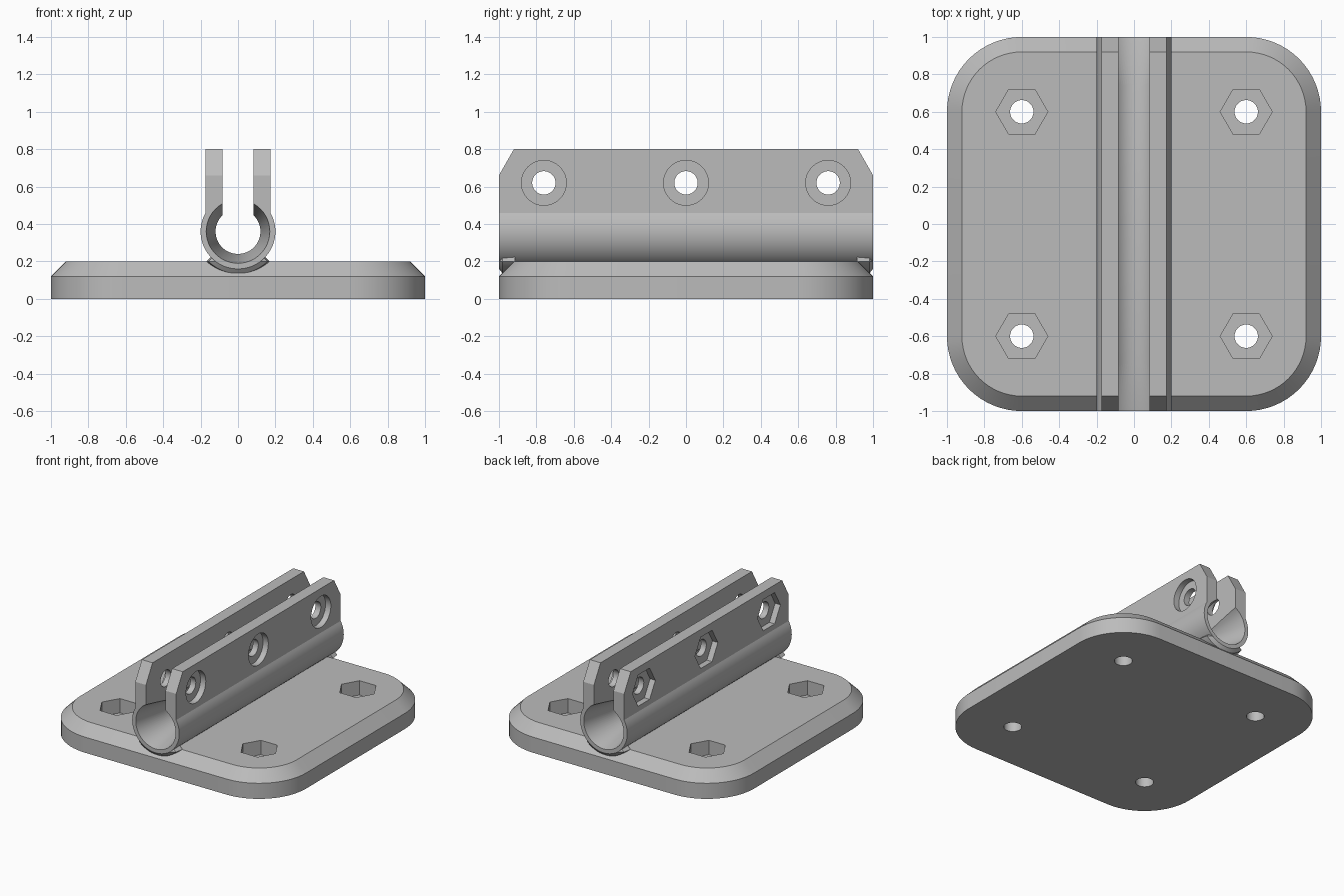
import bpy, bmesh
from math import sin, cos, pi, asin, radians
from mathutils import Vector

cube = bpy.data.objects.get("Cube")
if cube:
    bpy.data.objects.remove(cube, do_unlink=True)

grey = bpy.data.materials.new("plain grey")
grey.use_nodes = True
COLOUR = (0.5, 0.5, 0.5, 1)
grey.diffuse_color = COLOUR
grey.node_tree.nodes["Principled BSDF"].inputs["Base Color"].default_value = COLOUR

AXIS_Z = 0.36      # height of the tube's centre line
TUBE_R = 0.2
BORE_R = 0.12
SLOT, FLANGE = 0.083, 0.174


def loft(name, rings):
    """Capped solid through rings of equal length."""
    bm = bmesh.new()
    rows = [[bm.verts.new(p) for p in ring] for ring in rings]
    n = len(rows[0])
    for a, b in zip(rows, rows[1:]):
        for i in range(n):
            j = (i + 1) % n
            bm.faces.new((a[i], a[j], b[j], b[i]))
    bm.faces.new(rows[0])
    bm.faces.new(rows[-1])
    bmesh.ops.recalc_face_normals(bm, faces=bm.faces)
    mesh = bpy.data.meshes.new(name)
    bm.to_mesh(mesh)
    bm.free()
    mesh.materials.append(grey)
    obj = bpy.data.objects.new(name, mesh)
    bpy.context.collection.objects.link(obj)
    return obj


def place(points, axis, t):
    """Put 2D points on the plane at distance t along an axis."""
    make = {"x": lambda u, v: (t, u, v),
            "y": lambda u, v: (u, t, v),
            "z": lambda u, v: (u, v, t)}[axis]
    return [Vector(make(u, v)) for u, v in points]


def arc(r, start, end, n, cu=0, cv=0):
    return [(cu + r * cos(start + (end - start) * i / n),
             cv + r * sin(start + (end - start) * i / n)) for i in range(n + 1)]


def circle(r, cu, cv, n=48):
    return arc(r, 0, 2 * pi, n, cu, cv)[:-1]


def activate(obj):
    bpy.ops.object.select_all(action="DESELECT")
    obj.select_set(True)
    bpy.context.view_layer.objects.active = obj


def cut(obj, points, axis, lo, hi):
    carve(obj, loft("cutter", [place(points, axis, lo), place(points, axis, hi)]))


def carve(obj, cutter):
    cutter.hide_render = True
    mod = obj.modifiers.new("cut", "BOOLEAN")
    mod.operation, mod.solver, mod.object = "DIFFERENCE", "EXACT", cutter
    activate(obj)
    bpy.ops.object.modifier_apply(modifier=mod.name)
    bpy.data.objects.remove(cutter, do_unlink=True)


def finish(obj):
    activate(obj)
    bpy.ops.object.shade_smooth_by_angle(angle=radians(25))


# Base plate with rounded corners and a chamfered rim
def rounded_square(r):
    c, pts = 0.6, []
    for k, (sx, sy) in enumerate([(1, 1), (-1, 1), (-1, -1), (1, -1)]):
        pts += arc(r, k * pi / 2, (k + 1) * pi / 2, 16, sx * c, sy * c)
    return pts


plate = loft("base_plate", [place(rounded_square(r), "z", z)
                            for r, z in [(0.4, 0), (0.4, 0.12), (0.32, 0.2)]])

# Screw holes with hexagonal nut pockets
for x in (-0.6, 0.6):
    for y in (-0.6, 0.6):
        cut(plate, circle(0.0625, x, y), "z", -0.1, 0.3)
        cut(plate, circle(0.139, x, y, 6), "z", 0.09, 0.3)
finish(plate)

# Split tube and its two clamping flanges as one section
outer = -pi - asin((TUBE_R ** 2 - FLANGE ** 2) ** 0.5 / TUBE_R)
inner = asin((BORE_R ** 2 - SLOT ** 2) ** 0.5 / BORE_R)
section = arc(TUBE_R, -pi - outer, outer, 48, 0, AXIS_Z)
section += [(-FLANGE, 0.8), (-SLOT, 0.8)]
section += arc(BORE_R, -pi - inner, inner, 48, 0, AXIS_Z)
section += [(SLOT, 0.8), (FLANGE, 0.8)]
# Outer arc runs from the right flange under the tube to the left flange
start = -pi - outer
section[:49] = arc(TUBE_R, start, -pi - start, 48, 0, AXIS_Z)
clamp = loft("split_tube_clamp", [place(section, "y", -1), place(section, "y", 1)])

# Flared mouths and clipped flange corners
for s in (-1, 1):
    carve(clamp, loft("cutter", [place(circle(r, 0, AXIS_Z, 64), "y", s * y)
                                 for y, r in [(1.026, 0.175), (0.74, BORE_R - 0.0005)]]))
    cut(clamp, [(s * 0.92, 0.8), (s * 1, 0.66), (s * 1.1, 0.485),
                (s * 1.1, 0.9), (s * 0.863, 0.9)], "x", -0.3, 0.3)

# Bolt holes: round recess on one side, hexagonal on the other
for y in (-0.76, 0, 0.76):
    cut(clamp, circle(0.0625, y, 0.62), "x", -0.3, 0.3)
    cut(clamp, circle(0.12, y, 0.62), "x", 0.129, 0.3)
    cut(clamp, circle(0.139, y, 0.62, 6), "x", -0.3, -0.129)
finish(clamp)


# Small flared saddles joining the tube ends to the chamfered rim
def saddle(r):
    a = asin(0.16 / r)
    return (arc(r, -pi + a, -a, 24, 0, AXIS_Z)
            + arc(0.19, -a, -pi + a, 24, 0, AXIS_Z))


for s, side in ((-1, "front"), (1, "back")):
    finish(loft(side + "_saddle", [place(saddle(r), "y", s * y)
                                   for y, r in [(1, 0.2), (0.98, 0.225), (0.915, 0.233)]]))
